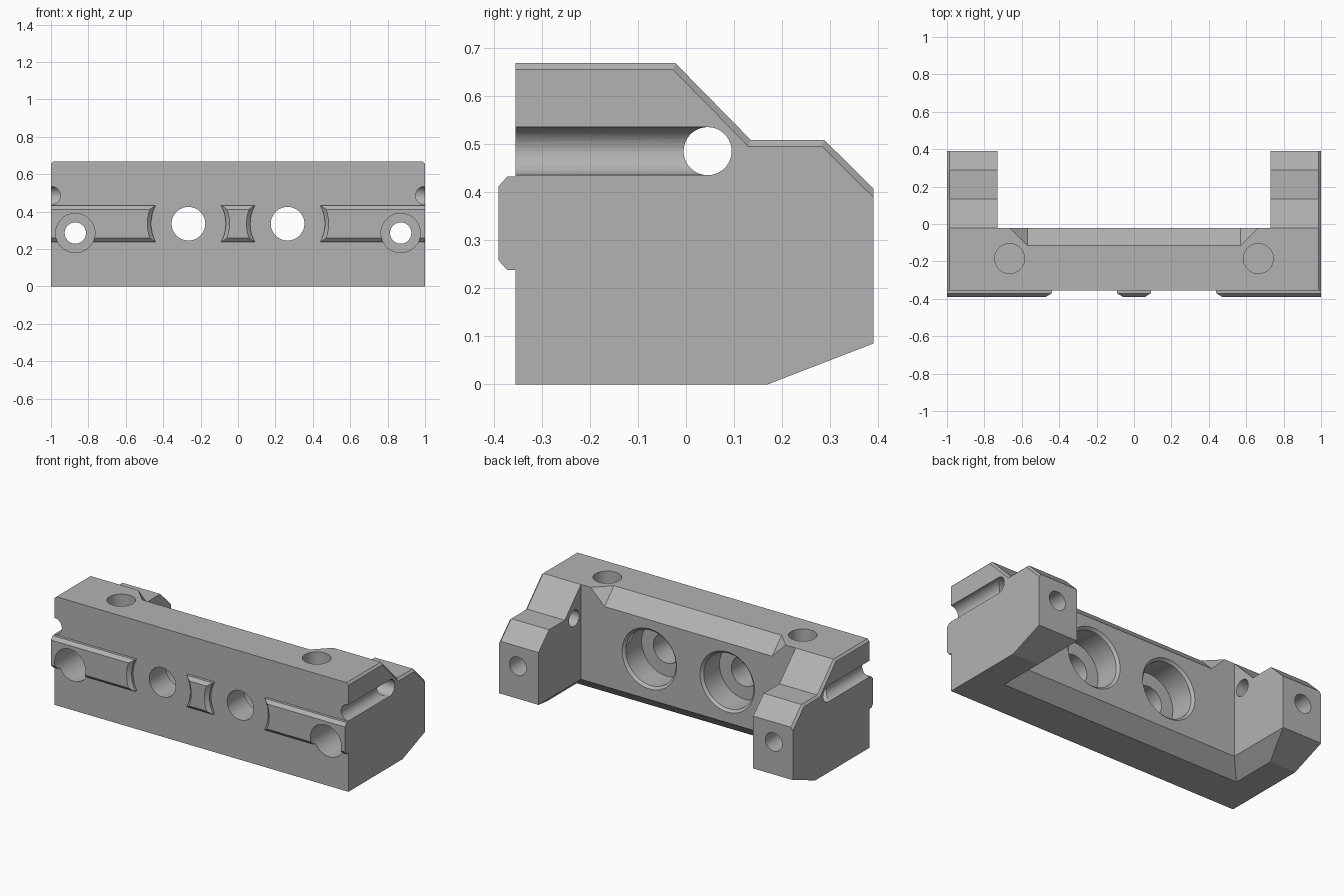
import bpy, bmesh, math
from mathutils import Matrix, Vector

if "Cube" in bpy.data.objects:
    bpy.data.objects.remove(bpy.data.objects["Cube"], do_unlink=True)

gray = bpy.data.materials.new("plain gray")
gray.use_nodes = True
tone = (0.45, 0.45, 0.45, 1)
gray.diffuse_color = tone
gray.node_tree.nodes["Principled BSDF"].inputs["Base Color"].default_value = tone


def make(name, bm):
    bmesh.ops.recalc_face_normals(bm, faces=bm.faces)
    me = bpy.data.meshes.new(name)
    bm.to_mesh(me)
    bm.free()
    me.materials.append(gray)
    ob = bpy.data.objects.new(name, me)
    bpy.context.collection.objects.link(ob)
    return ob


def extruded(profile):
    """Sweep a (y, z) profile across the full width."""
    bm = bmesh.new()
    face = bm.faces.new([bm.verts.new((-1, y, z)) for y, z in profile])
    out = bmesh.ops.extrude_face_region(bm, geom=[face], use_keep_orig=True)
    verts = [v for v in out["geom"] if isinstance(v, bmesh.types.BMVert)]
    bmesh.ops.translate(bm, verts=verts, vec=(2, 0, 0))
    bmesh.ops.recalc_face_normals(bm, faces=bm.faces)
    return bm


def hull(name, points):
    bm = bmesh.new()
    for p in points:
        bm.verts.new(p)
    bmesh.ops.convex_hull(bm, input=bm.verts)
    return make(name, bm)


def rod(name, start, end, r1, r2=None):
    """Cylinder or cone between two points."""
    a, b = Vector(start), Vector(end)
    bm = bmesh.new()
    turn = (b - a).to_track_quat("Z", "Y").to_matrix().to_4x4()
    bmesh.ops.create_cone(bm, cap_ends=True, segments=48, radius1=r1,
                          radius2=r1 if r2 is None else r2, depth=(b - a).length,
                          matrix=Matrix.Translation((a + b) / 2) @ turn)
    return make(name, bm)


def cut(target, cutters):
    for c in cutters:
        mod = target.modifiers.new("cut", "BOOLEAN")
        mod.operation, mod.solver, mod.object = "DIFFERENCE", "EXACT", c
    bpy.context.view_layer.update()
    deps = bpy.context.evaluated_depsgraph_get()
    me = bpy.data.meshes.new_from_object(target.evaluated_get(deps))
    target.modifiers.clear()
    target.data = me


# Main block, with the upper outer edges chamfered
BACK, TOP = -0.022, 0.668
bm = extruded([(-0.355, 0), (0.17, 0), (0.39, 0.085), (0.39, 0.407), (0.288, 0.508),
               (0.135, 0.508), (BACK, TOP), (-0.355, TOP)])
rim = [e for e in bm.edges
       if abs(e.verts[0].co.x - e.verts[1].co.x) < 0.01
       and all(v.co.z > 0.4 for v in e.verts)]
bmesh.ops.bevel(bm, geom=rim, offset=0.013, offset_type="OFFSET", segments=1,
                affect="EDGES", clamp_overlap=True)
body = make("main_block", bm)

# Front rail
rail = make("front_rail", extruded([
    (-0.355, 0.238), (-0.372, 0.238), (-0.39, 0.258),
    (-0.39, 0.412), (-0.372, 0.432), (-0.355, 0.432)]))

# Rear recess between the legs, with a flared lower edge
recess = hull("recess_cutter", [(x, y, z) for x in (-0.73, 0.73)
                                for y in (BACK, 1) for z in (0.04, 1)])
flare_points = []
for z in (-0.06, 0.085):
    grow = (0.085 - z) * 1.1
    flare_points += [(s * (0.73 + grow), y, z) for s in (-1, 1) for y in (BACK - grow, 1)]
flare = hull("flare_cutter", flare_points)

# Sloped pocket on the top rear edge, with angled ends
slope = 0.553
pocket = hull("pocket_cutter", [p for s in (-1, 1) for p in (
    (s * 0.57, 0.05, slope - 0.05), (s * 0.57, slope - 0.75, 0.75), (s * 0.817, 0.05, 0.75))])

body_cutters = [recess, flare, pocket]
rail_cutters = []
shared = []
for s in (-1, 1):
    x = s * 0.265
    z = 0.335
    body_cutters += [
        # Stepped bolt hole
        rod("bolt_hole", (x, -1, z), (x, 1, z), 0.09),
        rod("bolt_recess", (x, -0.19, z), (x, 0.5, z), 0.17),
        rod("bolt_recess_rim", (x, BACK - 0.015, z), (x, BACK + 0.015, z), 0.17, 0.2),
        # Blind hole in the top
        rod("top_hole", (s * 0.665, -0.185, 0.35), (s * 0.665, -0.185, 1), 0.08),
        # Side groove and the cross hole at its end
        rod("side_groove", (s, -0.5, 0.485), (s, 0.045, 0.485), 0.05),
        rod("cross_hole", (s * 0.6, 0.045, 0.485), (s * 1.2, 0.045, 0.485), 0.05),
        # Long hole through the leg
        rod("leg_hole", (s * 0.87, -0.2, 0.285), (s * 0.87, 0.6, 0.285), 0.057)]
    # Round breaks in the rail
    rail_cutters += [rod("rail_break", (x, -0.3, z), (x, -0.5, z), 0.2),
                     rod("rail_break_rim", (x, -0.37, z), (x, -0.41, z), 0.2, 0.24)]
    # Wide mouth of the leg hole
    shared.append(rod("leg_hole_mouth", (s * 0.87, -0.5, 0.285),
                      (s * 0.87, -0.1, 0.285), 0.105))

cut(body, body_cutters + shared)
cut(rail, rail_cutters + shared)
for c in body_cutters + rail_cutters + shared:
    bpy.data.objects.remove(c, do_unlink=True)

# Smooth the round walls, keep the edges sharp
bpy.ops.object.select_all(action="DESELECT")
for ob in (body, rail):
    ob.select_set(True)
    bpy.context.view_layer.objects.active = ob
bpy.ops.object.shade_smooth_by_angle(angle=math.radians(20))
